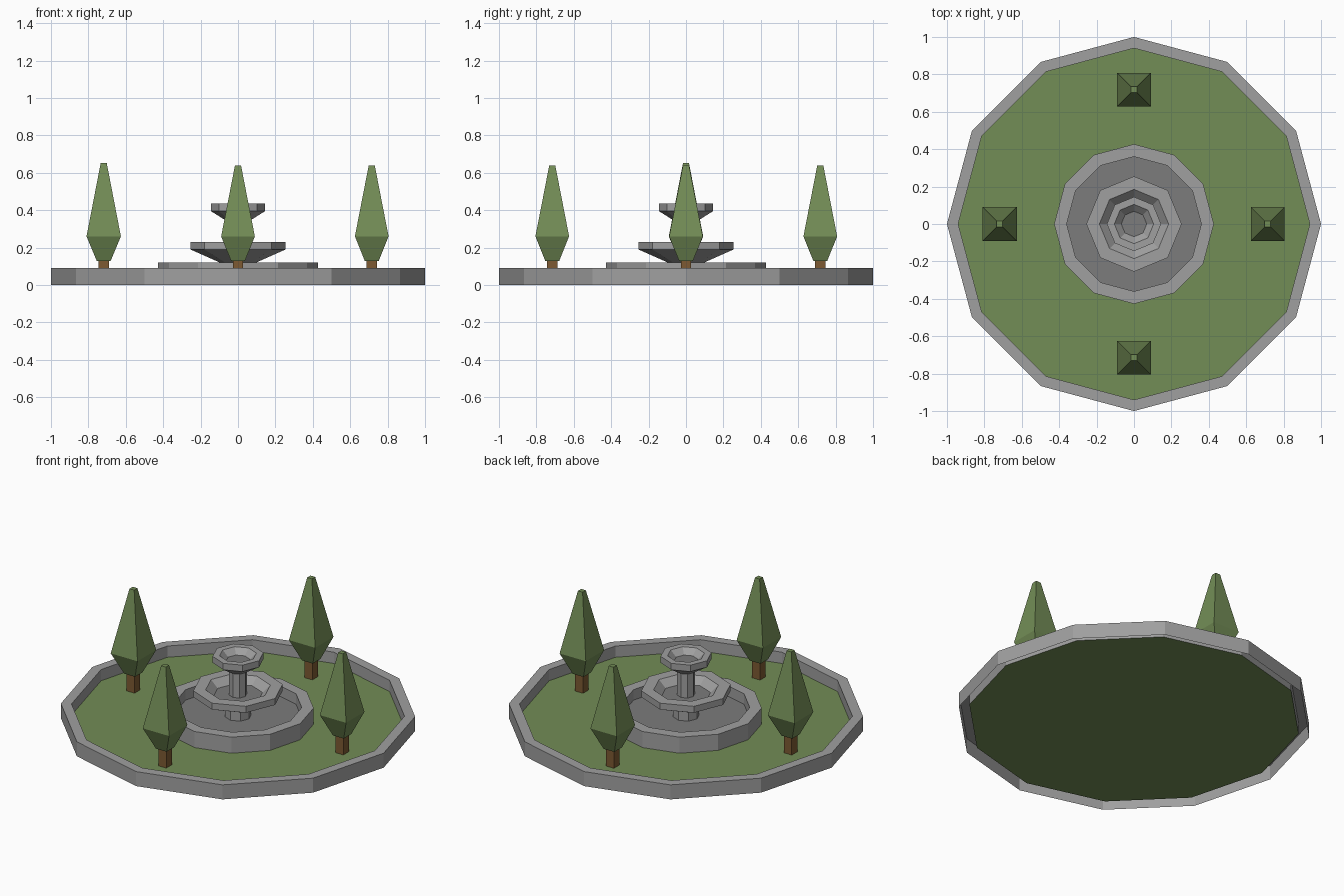
import bpy, math

if "Cube" in bpy.data.objects:
    bpy.data.objects.remove(bpy.data.objects["Cube"])


def material(name, rgb):
    m = bpy.data.materials.new(name)
    m.diffuse_color = (*rgb, 1.0)
    m.use_nodes = True
    m.node_tree.nodes["Principled BSDF"].inputs["Base Color"].default_value = m.diffuse_color
    return m


STONE = material("light stone", (0.35, 0.35, 0.35))
WATER = material("dark grey basin floor", (0.20, 0.20, 0.20))
GREEN = material("leaf green", (0.171, 0.266, 0.093))
BROWN = material("trunk brown", (0.205, 0.102, 0.032))


def lathe(name, profile, sides, mats, center=(0, 0), turn=0.0, cap_end=False, cap_mat=0):
    """Revolve (radius, z) points into a flat-faced ring; profile runs bottom-outside to top-inside."""
    cx, cy = center
    verts, faces = [], []
    for r, z in profile:
        for i in range(sides):
            a = turn + 2 * math.pi * i / sides
            verts.append((cx + r * math.cos(a), cy + r * math.sin(a), z))
    for k in range(len(profile) - 1):
        for i in range(sides):
            j = (i + 1) % sides
            faces.append((k * sides + i, k * sides + j,
                          (k + 1) * sides + j, (k + 1) * sides + i))
    if cap_end:
        faces.append(tuple((len(profile) - 1) * sides + i for i in range(sides)))
    mesh = bpy.data.meshes.new(name)
    mesh.from_pydata(verts, [], faces)
    for m in mats:
        mesh.materials.append(m)
    if cap_end:
        mesh.polygons[-1].material_index = cap_mat
    obj = bpy.data.objects.new(name, mesh)
    bpy.context.collection.objects.link(obj)
    return obj


LAWN = 0.02

# Outer curb (open underneath) and lawn
lathe("curb", [(1.0, 0), (1.0, 0.09), (0.94, 0.09), (0.94, LAWN)], 12, [STONE])
lathe("lawn", [(0.94, LAWN)], 12, [GREEN], cap_end=True)

# Fountain: ground basin, pedestal, lower bowl, shaft, upper bowl
lathe("basin", [(0.427, LAWN), (0.427, 0.12), (0.36, 0.12), (0.36, 0.055)],
      12, [STONE, WATER], cap_end=True, cap_mat=1)
lathe("pedestal", [(0.075, 0.055), (0.075, 0.12)], 8, [STONE])
lathe("lower_bowl", [(0.075, 0.11), (0.255, 0.19), (0.255, 0.23), (0.185, 0.23), (0.14, 0.187)],
      8, [STONE, WATER], cap_end=True, cap_mat=1)
lathe("shaft", [(0.05, 0.187), (0.05, 0.345)], 8, [STONE])
lathe("upper_bowl", [(0.05, 0.335), (0.145, 0.395), (0.145, 0.435), (0.105, 0.435), (0.068, 0.40)],
      8, [STONE, WATER], cap_end=True, cap_mat=1)

# Four square-section trees, the left one slightly larger
R2 = math.sqrt(2)
for label, x, y, s in (("right", 0.715, 0, 1.0), ("back", 0, 0.718, 1.0),
                       ("left", -0.718, 0, 1.02), ("front", 0, -0.715, 1.0)):
    lathe("trunk_" + label, [(0.027 * R2, LAWN), (0.027 * R2, 0.14)], 4, [BROWN],
          (x, y), math.pi / 4)
    foliage = [(0.001, 0.128), (0.037 * R2, 0.128), (0.09 * s * R2, 0.26),
               (0.016 * R2, LAWN + 0.62 * s)]
    lathe("foliage_" + label, foliage, 4, [GREEN], (x, y), math.pi / 4, cap_end=True)
